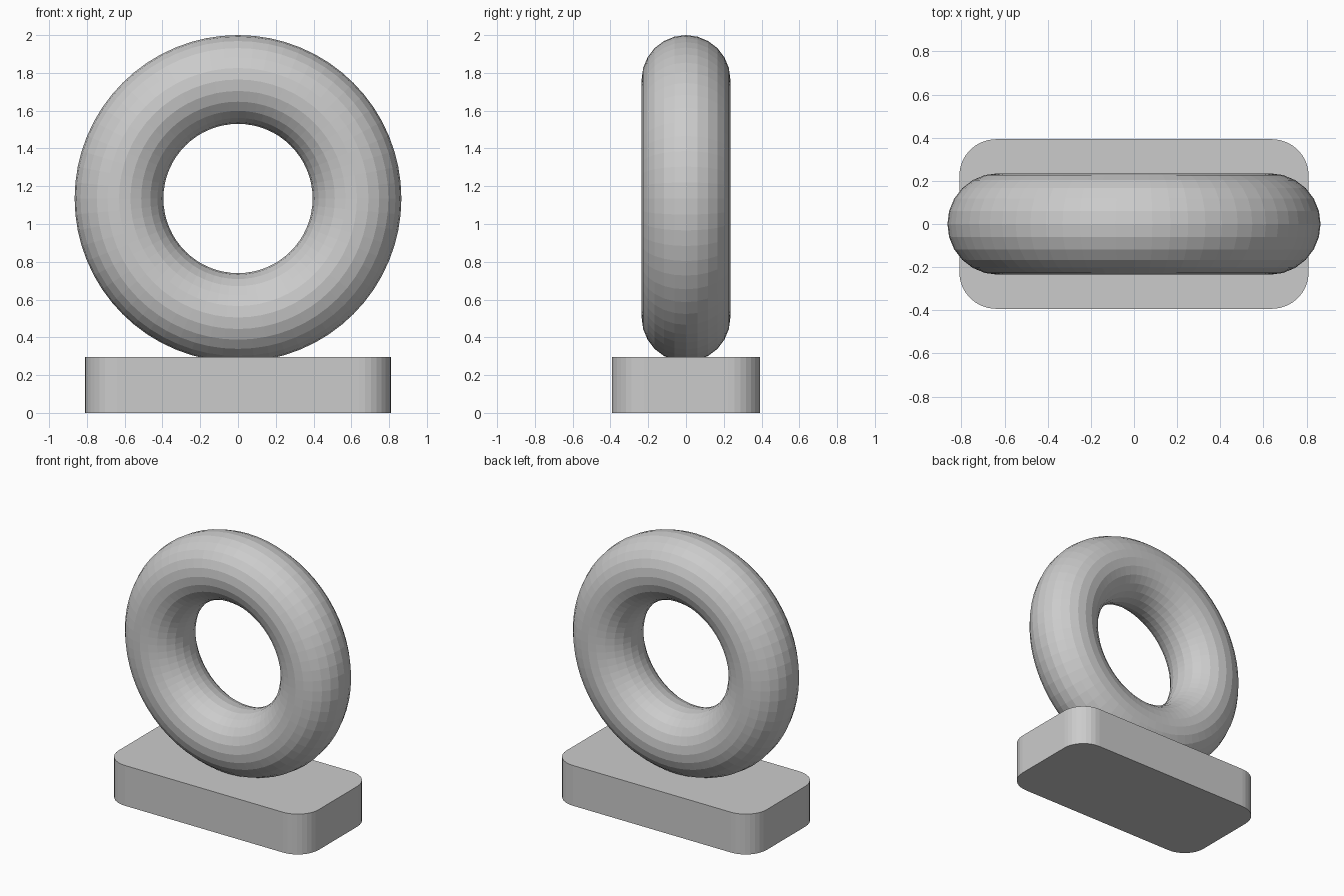
import bpy, bmesh, math

if "Cube" in bpy.data.objects:
    bpy.data.objects.remove(bpy.data.objects["Cube"])

# Rounded rectangular base, extruded upward
HX, HY, R, H, STEPS = 0.81, 0.393, 0.17, 0.295, 8
bm = bmesh.new()
verts = []
for i, (sx, sy) in enumerate([(1, 1), (-1, 1), (-1, -1), (1, -1)]):
    for k in range(STEPS + 1):
        a = math.pi / 2 * (i + k / STEPS)
        verts.append(bm.verts.new((sx * (HX - R) + R * math.cos(a),
                                   sy * (HY - R) + R * math.sin(a), 0)))
face = bm.faces.new(verts)
ext = bmesh.ops.extrude_face_region(bm, geom=[face], use_keep_orig=True)
top = [g for g in ext["geom"] if isinstance(g, bmesh.types.BMVert)]
bmesh.ops.translate(bm, verts=top, vec=(0, 0, H))
bmesh.ops.recalc_face_normals(bm, faces=bm.faces)
mesh = bpy.data.meshes.new("base")
bm.to_mesh(mesh)
bm.free()
bpy.context.collection.objects.link(bpy.data.objects.new("base", mesh))

# Upright ring, sunk slightly into the base
bpy.ops.mesh.primitive_torus_add(major_radius=0.63, minor_radius=0.235,
                                 major_segments=64, minor_segments=24,
                                 location=(0, 0, 1.135),
                                 rotation=(math.pi / 2, 0, 0))
bpy.context.object.name = "ring"
